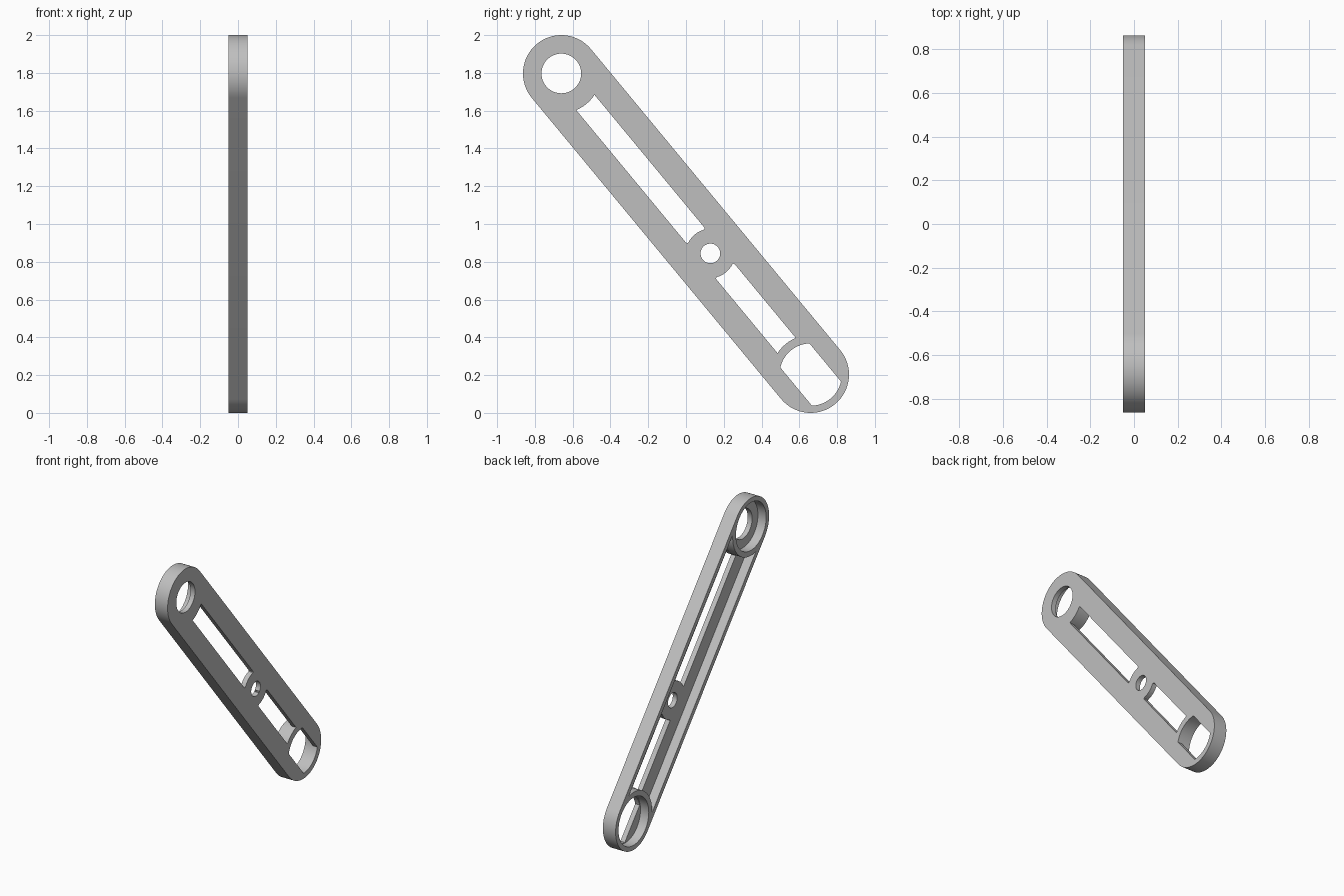
import bpy, bmesh
from math import sqrt, sin, cos, pi
from mathutils import Vector

if "Cube" in bpy.data.objects:
    bpy.data.objects.remove(bpy.data.objects["Cube"])

# Arm axis: from the upper eye to the lower eye, in the y-z plane
TOP, LOW = Vector((0, -0.66, 1.797)), Vector((0, 0.66, 0.203))
ALONG = (LOW - TOP).normalized()
ACROSS = Vector((0, -ALONG.z, ALONG.y))
LENGTH = (LOW - TOP).length
MID = 1.237            # distance of the pivot hole along the arm
R_OUT, R_CUP, R_RING = 0.203, 0.17, 0.207
HALF, FLOOR = 0.05, 0.015   # half thickness, x of the inner floor

grey = bpy.data.materials.new("plain grey")
grey.use_nodes = True
grey.diffuse_color = (0.52, 0.52, 0.52, 1)
grey.node_tree.nodes["Principled BSDF"].inputs["Base Color"].default_value = grey.diffuse_color


def prism(name, outline, x0, x1, fillet=0):
    """Extrude an outline of (along, across) points from x0 to x1."""
    bm = bmesh.new()
    verts = [bm.verts.new(TOP + ALONG * u + ACROSS * v + Vector((x0, 0, 0))) for u, v in outline]
    face = bm.faces.new(verts)
    new = bmesh.ops.extrude_face_region(bm, geom=[face])["geom"]
    bmesh.ops.translate(bm, vec=(x1 - x0, 0, 0), verts=[g for g in new if isinstance(g, bmesh.types.BMVert)])
    bmesh.ops.recalc_face_normals(bm, faces=bm.faces)
    if fillet:
        # Round the corners next to the pivot hole
        def near_pivot(e):
            a, b = (v.co for v in e.verts)
            return abs(a.x - b.x) > 0.01 and abs((a - TOP).dot(ALONG) - MID) < 0.2
        corners = [e for e in bm.edges if near_pivot(e) and e.calc_face_angle() > 0.7]
        bmesh.ops.bevel(bm, geom=corners, offset=fillet, segments=3, profile=0.5, affect='EDGES')
    mesh = bpy.data.meshes.new(name)
    bm.to_mesh(mesh)
    bm.free()
    mesh.materials.append(grey)
    obj = bpy.data.objects.new(name, mesh)
    bpy.context.collection.objects.link(obj)
    return obj


def circle(u, r, n=64):
    return [(u + r * cos(2 * pi * i / n), r * sin(2 * pi * i / n)) for i in range(n)]


def capsule(r, n=32):
    low = [(LENGTH + r * sin(pi * i / n), -r * cos(pi * i / n)) for i in range(n + 1)]
    high = [(-r * sin(pi * i / n), r * cos(pi * i / n)) for i in range(n + 1)]
    return low + high


def window(u0, r0, u1, r1, half, n=10):
    """Straight sides with arc ends; a negative radius bulges outward."""
    vs = [half * (2 * i / n - 1) for i in range(n + 1)]

    def arc(r, v):
        return (1 if r > 0 else -1) * sqrt(r * r - v * v)
    start = [(u0 + arc(r0, v), v) for v in vs]
    end = [(u1 - arc(r1, v), v) for v in reversed(vs)]
    return start + end


arm = prism("link_arm", capsule(R_OUT), -HALF, HALF)

# Recesses in the inner side, then the openings through the floor
OUT = HALF + 0.05
cutters = [
    prism("channel_cutter", window(0, R_RING, LENGTH, R_RING, R_CUP, 24), -OUT, FLOOR),
    prism("upper_cup_cutter", circle(0, R_CUP), -OUT, FLOOR),
    prism("lower_cup_cutter", circle(LENGTH, R_CUP), -OUT, FLOOR),
    prism("upper_hole_cutter", circle(0, 0.105), -OUT, OUT),
    prism("pivot_hole_cutter", circle(MID, 0.052, 32), -OUT, OUT),
    prism("lower_hole_cutter", window(LENGTH, -0.165, LENGTH, -0.165, 0.1, 16), -OUT, OUT),
    prism("long_slot_cutter", window(0, R_RING + 0.002, MID, 0.13, 0.063, 6), -OUT, OUT, 0.014),
    prism("short_slot_cutter", window(MID, 0.13, LENGTH, R_RING + 0.002, 0.063, 6), -OUT, OUT, 0.014),
]
for cutter in cutters:
    cut = arm.modifiers.new(cutter.name, 'BOOLEAN')
    cut.operation, cut.solver, cut.object = 'DIFFERENCE', 'EXACT', cutter

# Bake the cuts and drop the cutters
bpy.context.view_layer.objects.active = arm
for o in bpy.context.selected_objects:
    o.select_set(False)
arm.select_set(True)
for mod in list(arm.modifiers):
    bpy.ops.object.modifier_apply(modifier=mod.name)
for cutter in cutters:
    bpy.data.objects.remove(cutter)
bpy.ops.object.shade_smooth_by_angle(angle=0.5)
